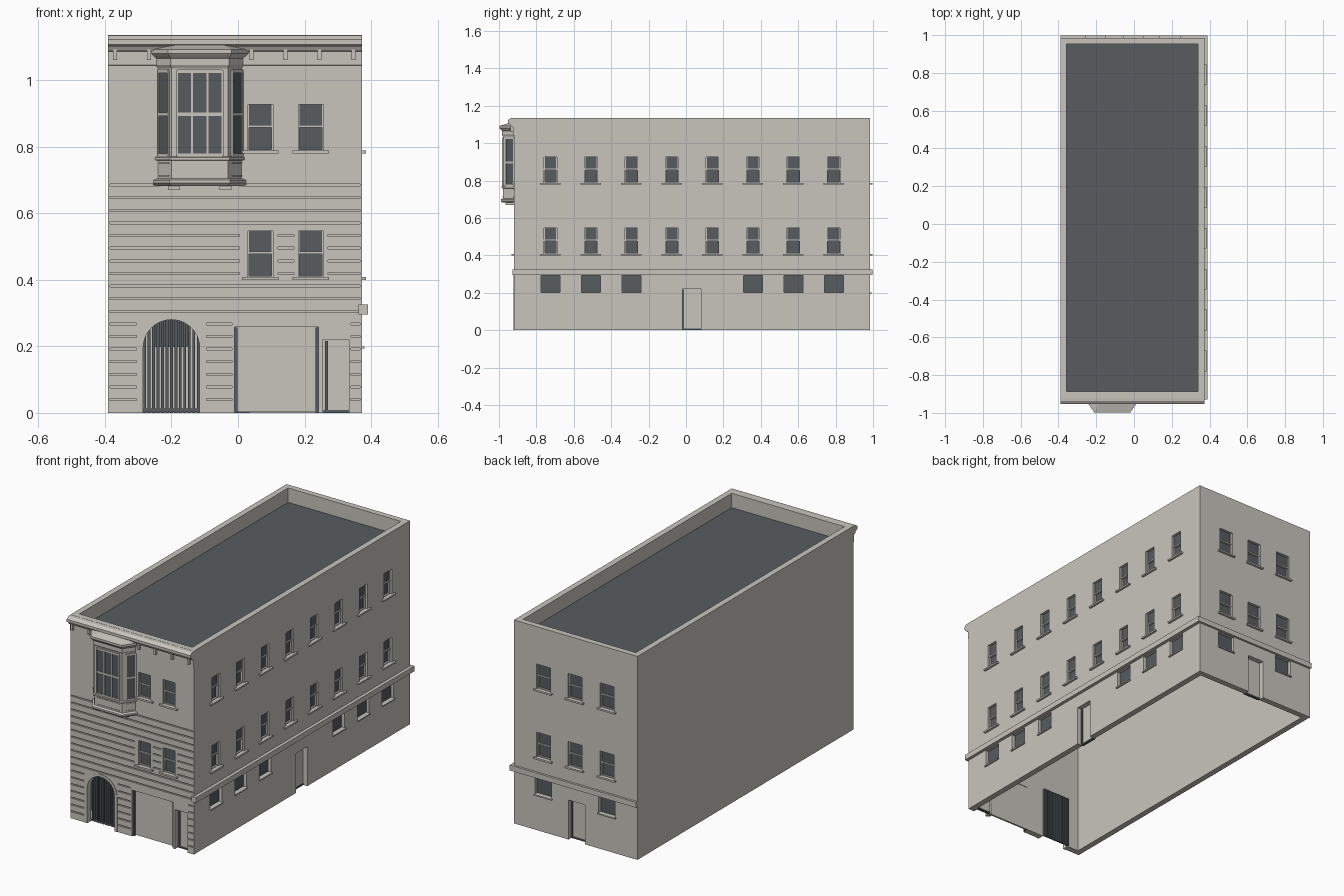
import bpy, bmesh, math
from mathutils import Vector

if "Cube" in bpy.data.objects:
    bpy.data.objects.remove(bpy.data.objects["Cube"])


def material(name, rgb):
    m = bpy.data.materials.new(name)
    m.use_nodes = True
    m.diffuse_color = (*rgb, 1)
    m.node_tree.nodes["Principled BSDF"].inputs["Base Color"].default_value = (*rgb, 1)
    return m


STONE = material("pale stone", (0.58, 0.56, 0.51))
DARK = material("slate grey", (0.095, 0.107, 0.117))

# Building extents
X0, X1, Y0, Y1, TOP, WALL = -0.39, 0.372, -0.92, 0.985, 1.135, 0.033


class Frame:
    """A vertical plane: u runs along it, z up, d outward."""
    def __init__(self, origin, u, n):
        self.o, self.u, self.n = Vector(origin), Vector(u), Vector(n)

    def at(self, u, z, d):
        p = self.o + self.u * u + self.n * d
        return (p.x, p.y, z)


FRONT = Frame((0, Y0), (1, 0), (0, -1))
RIGHT = Frame((X1, 0), (0, 1), (1, 0))
BACK = Frame((0, Y1), (1, 0), (0, 1))


class Part:
    def __init__(self, name, mat):
        self.name, self.mat, self.bm = name, mat, bmesh.new()

    def loft(self, rings):
        rows = [[self.bm.verts.new(p) for p in r] for r in rings]
        n = len(rows[0])
        for a, b in zip(rows, rows[1:]):
            for i in range(n):
                j = (i + 1) % n
                self.bm.faces.new((a[i], a[j], b[j], b[i]))
        self.bm.faces.new(rows[0])
        self.bm.faces.new(rows[-1])

    def prism(self, f, pts, d0, d1):
        self.loft([[f.at(u, z, d) for u, z in pts] for d in (d0, d1)])

    def box(self, f, u0, u1, z0, z1, d0, d1):
        self.prism(f, [(u0, z0), (u1, z0), (u1, z1), (u0, z1)], d0, d1)

    def done(self):
        bmesh.ops.recalc_face_normals(self.bm, faces=self.bm.faces)
        me = bpy.data.meshes.new(self.name)
        self.bm.to_mesh(me)
        self.bm.free()
        me.materials.append(self.mat)
        ob = bpy.data.objects.new(self.name, me)
        bpy.context.collection.objects.link(ob)
        return ob


def arch(cx, half, spring, steps=20):
    """Outline of a round-headed opening, right foot to left foot."""
    arc = [(cx + half * math.cos(math.pi * i / steps),
            spring + half * math.sin(math.pi * i / steps)) for i in range(steps + 1)]
    return [(cx + half, 0)] + arc + [(cx - half, 0)]


# Hollow walls: an open tube
walls = Part("walls", STONE)
rings = []
for inset, z in ((0, 0), (0, TOP), (WALL, TOP), (WALL, 0)):
    a, b, c, d = X0 + inset, X1 - inset, Y0 + inset, Y1 - inset
    rings.append([walls.bm.verts.new(p) for p in ((a, c, z), (b, c, z), (b, d, z), (a, d, z))])
for r, s in zip(rings, rings[1:] + rings[:1]):
    for i in range(4):
        j = (i + 1) % 4
        walls.bm.faces.new((r[i], r[j], s[j], s[i]))

cutter = Part("opening_cutter", STONE)
panes = Part("window_panes", DARK)
sashes = Part("window_sashes", STONE)
sills = Part("window_sills", STONE)
doors = Part("doors", STONE)
gaps = Part("door_dark_edges", DARK)


def opening(f, u0, u1, z0, z1):
    cutter.box(f, u0, u1, z0, z1, 0.02, -0.06)


def sash_window(f, c, z, w):
    h, mid, top = w / 2, z + 0.073, z + 0.138
    opening(f, c - h, c + h, z, top)
    panes.box(f, c - h, c + h, z, mid, -0.02, -0.028)
    panes.box(f, c - h, c + h, mid, top, -0.014, -0.022)
    sashes.box(f, c - h, c + h, mid - 0.004, mid + 0.004, -0.008, -0.022)
    for s in (-1, 1):
        e = c + s * h
        sashes.box(f, e, e - s * 0.004, z, top, -0.01, -0.022)
    sashes.box(f, c - h, c + h, z, z + 0.004, -0.01, -0.022)
    sills.box(f, c - 0.055, c + 0.055, z - 0.009, z, 0.012, -0.02)


def low_window(f, c):
    opening(f, c - 0.051, c + 0.051, 0.2, 0.292)
    panes.box(f, c - 0.051, c + 0.051, 0.2, 0.292, -0.018, -0.026)
    sills.box(f, c - 0.055, c + 0.055, 0.193, 0.2, 0.008, -0.02)


def door(f, u0, u1, strip):
    opening(f, u0, u1, -0.02, 0.22)
    doors.box(f, u0, u1, 0.008, 0.22, -0.028, -0.04)
    gaps.box(f, strip, strip + 0.009, 0.008, 0.216, -0.022, -0.03)
    gaps.box(f, u0, u1, 0, 0.008, -0.024, -0.04)


# Windows on the two upper floors and the low row
side = [-0.725 + 0.2165 * i for i in range(8)]
rear = [-0.202, -0.004, 0.19]
for level in (0.408, 0.788):
    for c in (0.067, 0.219):
        sash_window(FRONT, c, level, 0.075)
    for c in side:
        sash_window(RIGHT, c, level, 0.068)
    for c in rear:
        sash_window(BACK, c, level, 0.085)
for c in side[:3] + side[5:]:
    low_window(RIGHT, c)
for c in rear[::2]:
    low_window(BACK, c)

# Doors
door(RIGHT, -0.02, 0.08, -0.02)
door(BACK, -0.065, 0.035, 0.026)
door(FRONT, 0.255, 0.333, 0.262)

# Wide vehicle door with dark guide rails
opening(FRONT, -0.01, 0.242, -0.02, 0.258)
doors.box(FRONT, -0.01, 0.242, 0.003, 0.258, -0.02, -0.03)
for u in (-0.01, 0.233):
    gaps.box(FRONT, u, u + 0.009, 0, 0.256, -0.008, -0.03)

# Arched gateway with a raised surround and barred gate
GX = -0.2
cutter.prism(FRONT, [(u, z if z else -0.02) for u, z in arch(GX, 0.085, 0.195)], 0.02, -0.06)
surround = Part("arch_surround", STONE)
surround.prism(FRONT, arch(GX, 0.099, 0.195) + arch(GX, 0.085, 0.195)[::-1], -0.01, 0.003)
surround.done()
gate = Part("gate_bars", DARK)
for i in range(13):
    u = GX + (i - 6) * 0.0134
    gate.box(FRONT, u - 0.0042, u + 0.0042, 0, 0.285, -0.034, -0.046)
gate.box(FRONT, GX - 0.085, GX + 0.085, 0.003, 0.013, -0.032, -0.036)
gate.done()

# Horizontal masonry joints on the lower front
for i in range(18):
    z = 0.04 + i * 0.0379
    if z < 0.29:
        spans = [(-0.385, -0.305), (-0.095, -0.018), (0.34, 0.366)]
    elif 0.4 < z < 0.55:
        spans = [(-0.385, 0.005), (0.12, 0.168), (0.27, 0.366)]
    else:
        spans = [(-0.385, 0.366)]
    for a, b in spans:
        cutter.box(FRONT, a, b, z - 0.003, z + 0.003, 0.02, -0.006)

wall_ob, cut_ob = walls.done(), cutter.done()
mod = wall_ob.modifiers.new("openings", "BOOLEAN")
mod.operation, mod.solver, mod.object = "DIFFERENCE", "EXACT", cut_ob
cut_ob.hide_render = True
cut_ob.hide_viewport = True
cut_ob.display_type = "WIRE"
for p in (panes, sashes, sills, doors, gaps):
    p.done()

# Sunken flat roof
roof = Part("roof", DARK)
roof.box(FRONT, X0 + 0.02, X1 - 0.02, 1.04, 1.055, -0.02, -(Y1 - Y0) + 0.02)
roof.done()

# String course round the right and back
band = Part("string_course", STONE)
band.box(RIGHT, Y0 - 0.008, Y1 + 0.012, 0.295, 0.325, -0.01, 0.018)
band.box(BACK, X0, X1, 0.295, 0.325, -0.01, 0.012)
band.done()

# Front cornice with small brackets
cornice = Part("cornice", STONE)
cornice.prism(RIGHT, [(Y0 + 0.01, TOP), (-0.938, TOP - 0.002), (-0.953, 1.122), (-0.953, 1.107),
                      (-0.94, 1.1), (-0.933, 1.088), (-0.924, 1.086), (-0.924, 1.045),
                      (Y0 + 0.01, 1.04)], X0 - X1, 0.001)
for i in range(8):
    u = -0.37 + i * 0.1025
    cornice.box(FRONT, u - 0.006, u + 0.006, 1.06, 1.092, 0, 0.018)
cornice.done()

# Bay window: trapezoid plan grown by g at each height
BX, HW, HF, DEPTH = -0.115, 0.132, 0.085, 0.058


def plan(z, g):
    return [FRONT.at(BX + s * h, z, d) for s, h, d in (
        (-1, HW + 1.2 * g, -0.01), (-1, HF + 0.5 * g, DEPTH + g),
        (1, HF + 0.5 * g, DEPTH + g), (1, HW + 1.2 * g, -0.01))]


bay = Part("bay_window", STONE)
bay.loft([plan(z, g) for z, g in (
    (0.682, 0.004), (0.69, 0.012), (0.699, 0.012), (0.704, 0), (0.758, 0), (0.76, 0.008),
    (0.768, 0.008), (0.77, 0), (1.035, 0), (1.045, 0.006), (1.065, 0.006), (1.073, 0.014),
    (1.08, 0.02), (1.092, 0.02), (1.106, -0.03))])
for u in (BX - 0.078, BX + 0.078):
    bay.box(FRONT, u - 0.018, u + 0.018, 0.67, 0.683, -0.005, 0.045)
bay.done()

glass = Part("bay_panes", DARK)
trim = Part("bay_frames", STONE)
corners = [Vector(p[:2]) for p in plan(0, 0)]
for k, columns in enumerate((1, 3, 1)):
    a, b = corners[k], corners[k + 1]
    u = (b - a).normalized()
    f, length = Frame(a, u, (u.y, -u.x)), (b - a).length
    lo, hi = (0.016, length - 0.016) if columns == 3 else (0.02, length - 0.012)
    glass.box(f, lo, hi, 0.775, 1.025, -0.001, 0.002)
    for i in range(columns + 1):
        c = lo + (hi - lo) * i / columns
        trim.box(f, c - 0.003, c + 0.003, 0.772, 1.028, -0.001, 0.006)
    for z in (0.774, 0.897, 1.026):
        trim.box(f, lo, hi, z - 0.005, z + 0.005, -0.001, 0.006)
    # Apron panel moulding
    for z in (0.712, 0.75):
        trim.box(f, lo, hi, z - 0.002, z + 0.002, -0.001, 0.003)
glass.done()
trim.done()
